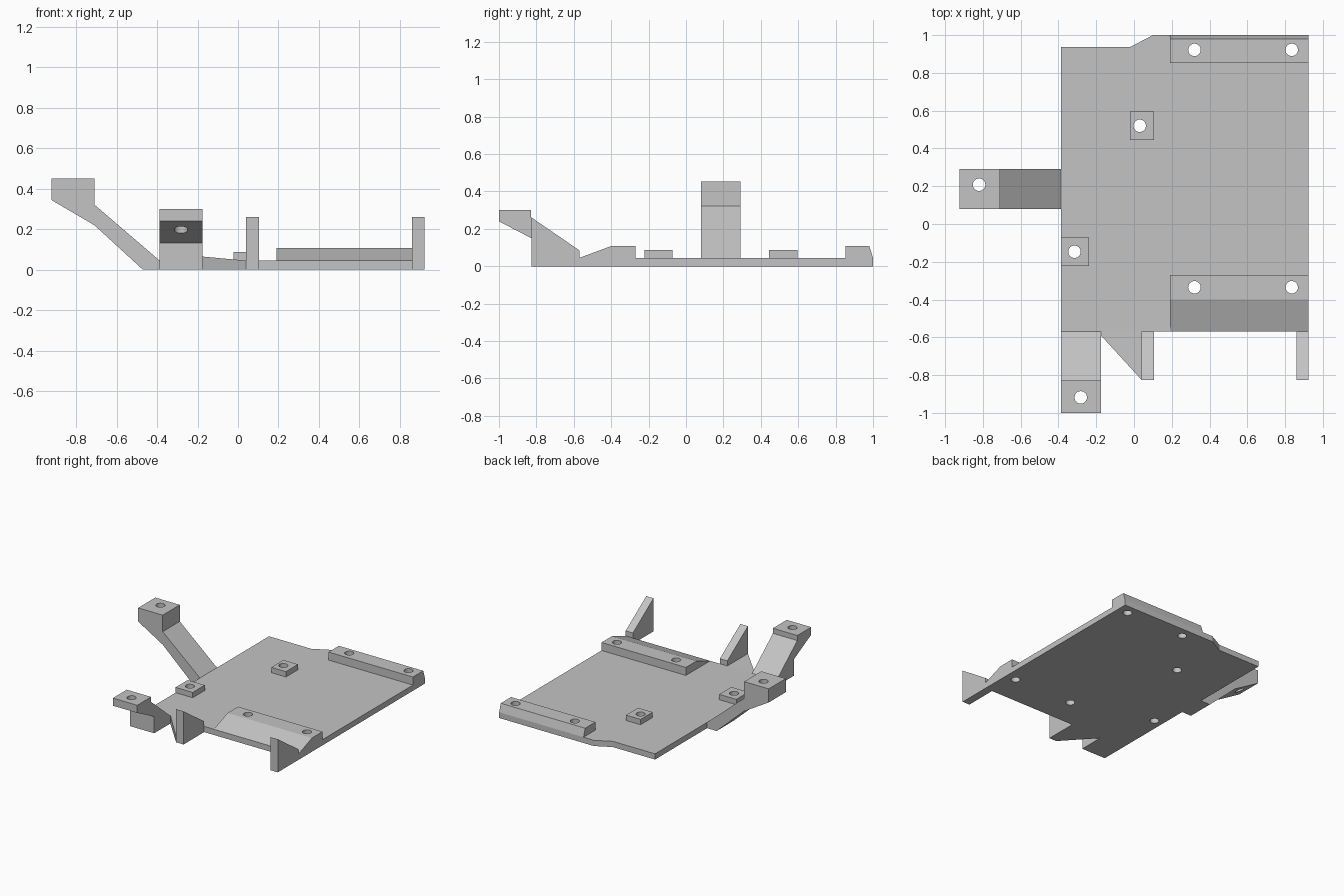
import bpy
import bmesh
from mathutils import Vector, Matrix

cube = bpy.data.objects.get("Cube")
if cube:
    bpy.data.objects.remove(cube, do_unlink=True)

# One plain grey for the whole bracket
grey = bpy.data.materials.new("plain_grey")
grey.use_nodes = True
GREY = (0.55, 0.55, 0.55, 1)
grey.diffuse_color = GREY
grey.node_tree.nodes["Principled BSDF"].inputs["Base Color"].default_value = GREY

# Key dimensions
LEFT, RIGHT = 0.923, -0.387
FRONT, BACK, THICK = -0.57, 1.0, 0.045
RAIL_X, RAIL_TOP, PAD_TOP = 0.19, 0.108, 0.087
FIN_FRONT = -0.825
HOLE_RADIUS = 0.033


def finish(name, bm):
    bmesh.ops.recalc_face_normals(bm, faces=bm.faces)
    mesh = bpy.data.meshes.new(name)
    bm.to_mesh(mesh)
    bm.free()
    mesh.materials.append(grey)
    obj = bpy.data.objects.new(name, mesh)
    bpy.context.collection.objects.link(obj)
    return obj


def extrude(name, axis, profile, start, end):
    """Extrude a 2D profile along an axis; the profile uses the other two axes in order."""
    bm = bmesh.new()
    verts = []
    for point in profile:
        co = list(point)
        co.insert("xyz".index(axis), start)
        verts.append(bm.verts.new(co))
    face = bm.faces.new(verts)
    moved = bmesh.ops.extrude_face_region(bm, geom=[face])["geom"]
    step = Vector([end - start if a == axis else 0 for a in "xyz"])
    bmesh.ops.translate(bm, vec=step, verts=[v for v in moved if isinstance(v, bmesh.types.BMVert)])
    return finish(name, bm)


def drill(obj, holes):
    """Cut vertical round holes right through a part."""
    bm = bmesh.new()
    for x, y in holes:
        bmesh.ops.create_cone(bm, cap_ends=True, segments=32, radius1=HOLE_RADIUS,
                              radius2=HOLE_RADIUS, depth=2, matrix=Matrix.Translation((x, y, 0)))
    cutter = finish("hole_cutter", bm)
    cutter.hide_render = True
    mod = obj.modifiers.new("holes", "BOOLEAN")
    mod.operation, mod.solver, mod.object = "DIFFERENCE", "EXACT", cutter
    graph = bpy.context.evaluated_depsgraph_get()
    cut = bpy.data.meshes.new_from_object(obj.evaluated_get(graph))
    obj.modifiers.clear()
    obj.data = cut
    bpy.data.objects.remove(cutter, do_unlink=True)


# Hole positions
back_holes = [(x, 0.922) for x in (0.32, 0.835)]
front_holes = [(x, -0.335) for x in (0.32, 0.835)]
inner_hole, edge_hole = (0.03, 0.52), (-0.315, -0.147)

# Base plate with a stepped back edge
plate = extrude("base_plate", "z", [
    (RIGHT, FRONT), (LEFT, FRONT), (LEFT, BACK), (0.1, BACK), (-0.02, 0.937), (RIGHT, 0.937)],
    0, THICK)
drill(plate, back_holes + front_holes + [inner_hole, edge_hole])

# Mounting rails
back_rail = extrude("back_rail", "x", [
    (0.852, THICK), (BACK, THICK), (0.98, RAIL_TOP), (0.852, RAIL_TOP)], RAIL_X, LEFT)
drill(back_rail, back_holes)
front_rail = extrude("front_rail", "x", [
    (FRONT, THICK), (-0.27, THICK), (-0.27, RAIL_TOP), (-0.4, RAIL_TOP)], RAIL_X, LEFT)
drill(front_rail, front_holes)

# Small square mounting pads
for name, x0, x1, y0, y1, hole in (
        ("inner_pad", -0.022, 0.105, 0.445, 0.595, inner_hole),
        ("edge_pad", RIGHT, -0.238, -0.222, -0.072, edge_hole)):
    pad = extrude(name, "z", [(x0, y0), (x1, y0), (x1, y1), (x0, y1)], THICK, PAD_TOP)
    drill(pad, [hole])

# Raised arm on the right side
right_arm = extrude("right_arm", "y", [
    (RIGHT, 0), (RIGHT, THICK), (-0.71, 0.322), (-0.71, 0.452),
    (-0.923, 0.452), (-0.923, 0.345), (-0.71, 0.22), (-0.47, 0)], 0.08, 0.292)
drill(right_arm, [(-0.82, 0.208)])

# Raised arm on the front
ARM_LEFT = -0.175
front_arm = extrude("front_arm", "x", [
    (FRONT, 0), (FRONT, THICK), (-0.828, 0.26), (-0.828, 0.3),
    (-1, 0.3), (-1, 0.24), (-0.79, 0.131), (-0.79, 0)], RIGHT, ARM_LEFT)
drill(front_arm, [(-0.282, -0.918)])

# Upright fins along the front edge
FIN_X = 0.04
for name, x0, x1 in (("right_fin", FIN_X, 0.105), ("left_fin", 0.86, LEFT)):
    extrude(name, "x", [
        (FRONT, 0), (FRONT, 0.085), (FIN_FRONT, 0.26), (FIN_FRONT, 0)], x0, x1)

# Web bracing the right fin against the front arm
web = extrude("fin_web", "z", [
    (ARM_LEFT, FRONT), (ARM_LEFT, -0.59), (FIN_X, FIN_FRONT), (FIN_X, FRONT)], 0, THICK)
for v in web.data.vertices:
    if v.co.z > 0 and v.co.x < 0 and v.co.y < FRONT - 0.01:
        v.co.z = 0.065
